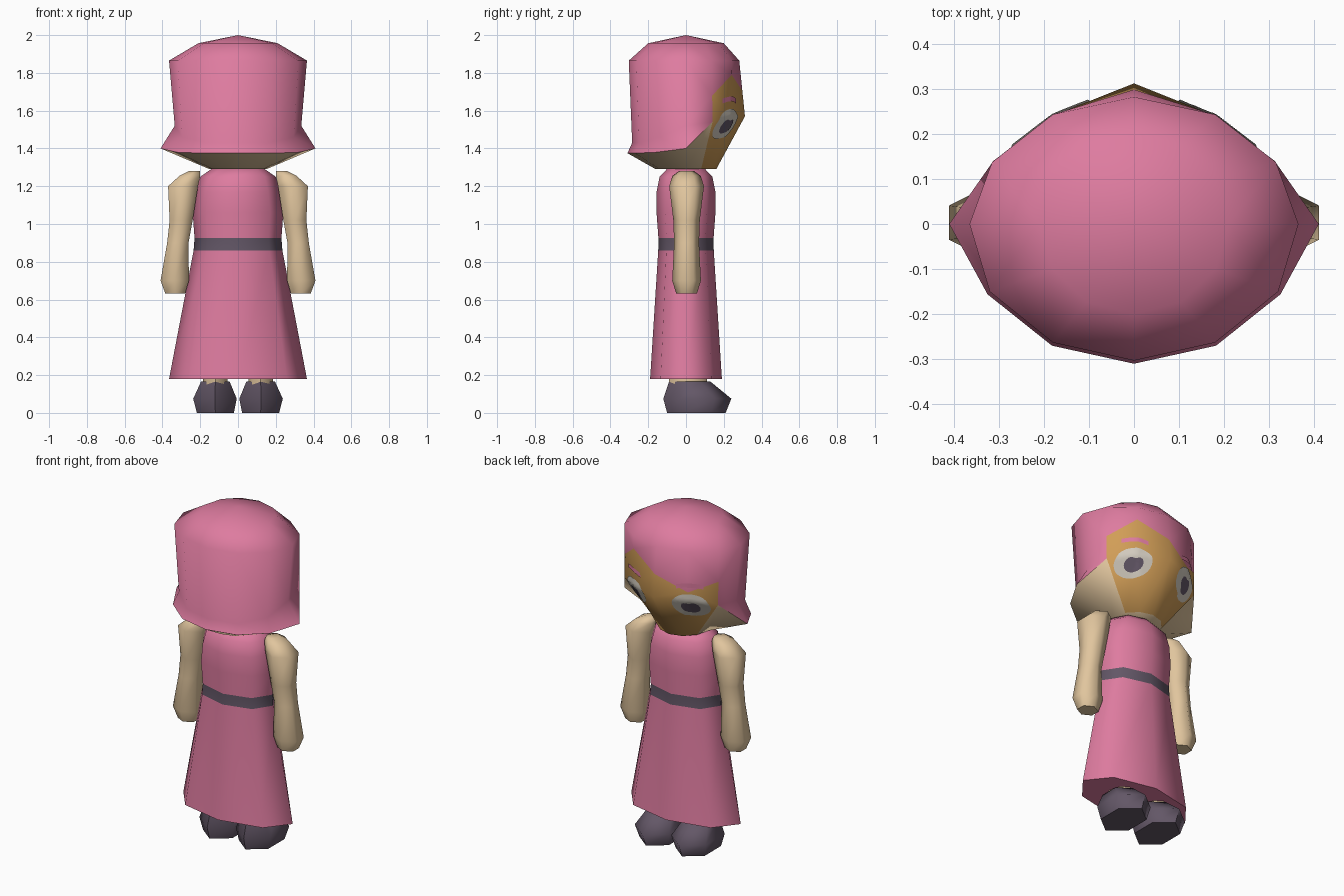
import bpy, bmesh, math
from mathutils import Vector
from mathutils.bvhtree import BVHTree

if "Cube" in bpy.data.objects:
    bpy.data.objects.remove(bpy.data.objects["Cube"])


def material(name, rgb):
    m = bpy.data.materials.new(name)
    m.diffuse_color = (*rgb, 1)
    m.use_nodes = True
    m.node_tree.nodes["Principled BSDF"].inputs["Base Color"].default_value = m.diffuse_color
    return m


PINK = material("rose pink", (0.73, 0.20, 0.35))
DARK = material("dark plum", (0.125, 0.095, 0.135))
SKIN = material("pale skin", (0.75, 0.56, 0.34))
FACE = material("warm face", (0.64, 0.34, 0.095))
WHITE = material("eye white", (0.66, 0.61, 0.53))


def finish(bm, name, mats, angle, rule=None, recalc=True):
    """Turn a bmesh into a smooth shaded object with materials set by a rule."""
    if recalc:
        bmesh.ops.recalc_face_normals(bm, faces=bm.faces)
    for f in bm.faces:
        if rule:
            f.material_index = rule(f)
    me = bpy.data.meshes.new(name)
    bm.to_mesh(me)
    bm.free()
    for m in mats:
        me.materials.append(m)
    ob = bpy.data.objects.new(name, me)
    bpy.context.collection.objects.link(ob)
    bpy.ops.object.select_all(action='DESELECT')
    ob.select_set(True)
    bpy.context.view_layer.objects.active = ob
    bpy.ops.object.shade_smooth_by_angle(angle=math.radians(angle))
    return ob


def loft(name, rings, sides, turn, mats, angle, rule=None):
    """Closed tube through elliptical rings given as (cx, cy, z, rx, ry)."""
    bm = bmesh.new()
    loops = []
    for cx, cy, z, rx, ry in rings:
        loops.append([bm.verts.new((cx + rx * math.cos(turn + math.tau * i / sides),
                                    cy + ry * math.sin(turn + math.tau * i / sides), z))
                      for i in range(sides)])
    for a, b in zip(loops, loops[1:]):
        for i in range(sides):
            j = (i + 1) % sides
            bm.faces.new((a[i], a[j], b[j], b[i]))
    bm.faces.new(loops[0][::-1])
    bm.faces.new(loops[-1])
    return finish(bm, name, mats, angle, rule)


# Dress with a belt band coloured by height
loft("dress", [(0, 0, 0.18, 0.365, 0.19), (0, 0, 0.86, 0.235, 0.147),
               (0, 0, 0.925, 0.23, 0.146), (0, 0, 1.06, 0.24, 0.156),
               (0, 0, 1.17, 0.225, 0.156), (0, 0, 1.25, 0.20, 0.14),
               (0, 0, 1.292, 0.14, 0.10)], 8, 0, [PINK, DARK], 80,
     lambda f: int(0.87 < f.calc_center_median().z < 0.91))

# Arms, legs and shoes on both sides
HEX = 1 / math.cos(math.pi / 6)
arm = [(0.28, 0.385, 0.632, 0.055), (0.26, 0.41, 0.70, 0.076), (0.262, 0.375, 0.90, 0.066),
       (0.24, 0.362, 1.02, 0.07), (0.212, 0.37, 1.20, 0.092), (0.20, 0.31, 1.255, 0.075),
       (0.20, 0.26, 1.28, 0.04)]
for s, side in ((1, "right"), (-1, "left")):
    loft(side + "_arm", [(s * (a + b) / 2, 0.003, z, (b - a) / 2 * HEX, ry)
                         for a, b, z, ry in arm], 6, math.pi / 6, [SKIN], 65)
    loft(side + "_leg", [(s * 0.12, 0.01, 0.14, 0.065, 0.10),
                         (s * 0.12, 0.01, 0.30, 0.065, 0.10)], 8, 0, [SKIN], 60)
    loft(side + "_shoe", [(s * 0.12, 0.055, 0.0, 0.098 * HEX, 0.155),
                          (s * 0.122, 0.06, 0.075, 0.115 * HEX, 0.18),
                          (s * 0.12, 0.02, 0.165, 0.076 * HEX, 0.11)],
         6, math.pi / 6, [DARK], 65)

# Head: one column per direction, from the back over the right side to the front,
# each with crown, temple, fringe edge, cheek, hair hem and chin levels
temple = [(0, -0.303, 1.865), (0.18, -0.263, 1.865), (0.32, -0.15, 1.865), (0.365, 0, 1.865),
          (0.315, 0.137, 1.865), (0.18, 0.243, 1.865), (0, 0.282, 1.865)]
cheek = [(0, -0.285, 1.43), (0.165, -0.248, 1.43), (0.295, -0.142, 1.46), (0.335, 0, 1.52),
         (0.312, 0.14, 1.54), (0.18, 0.24, 1.57), (0, 0.312, 1.57)]
hem = [(0, -0.31, 1.375), (0.182, -0.27, 1.375), (0.325, -0.156, 1.38), (0.41, 0, 1.40)]
hem += cheek[4:]
fringe = {(4, 1): 1.68, (5, 1): 1.79, (6, 1): 1.705, (5, -1): 1.62, (4, -1): 1.68}
columns = []
for k, s in [(k, 1) for k in range(7)] + [(k, -1) for k in range(5, 0, -1)]:
    flip = Vector((s, 1, 1))
    a = math.radians(30 * k - 90)
    top, low = Vector(temple[k]) * flip, Vector(cheek[k]) * flip
    edge = low
    if (k, s) in fringe:
        edge = top.lerp(low, (top.z - fringe[k, s]) / (top.z - low.z))
    columns.append([Vector((0, 0, 2)),
                    Vector((s * 0.21 * math.cos(a), 0.2 * math.sin(a), 1.957)),
                    top, edge, low, Vector(hem[k]) * flip,
                    Vector((s * 0.15 * math.cos(a), 0.16 * math.sin(a), 1.29))])
bm = bmesh.new()
pool = {}


def vert(p):
    key = tuple(round(c, 4) + 0.0 for c in p)
    if key not in pool:
        pool[key] = bm.verts.new(key)
    return pool[key]


for i in range(12):
    c, d = columns[i], columns[(i + 1) % 12]
    front = 4 <= i <= 7
    for r in range(6):
        corners = list(dict.fromkeys(vert(p) for p in (c[r], d[r], d[r + 1], c[r + 1])))
        if len(corners) > 2:
            f = bm.faces.new(corners)
            # hair above, face in front below the fringe, skin under the hair
            f.material_index = (2 if front else 0 if r < 5 else 1) if r >= 3 else 0
bm.faces.new([vert(c[6]) for c in columns]).material_index = 1
bmesh.ops.triangulate(bm, faces=[f for f in bm.faces if len(f.verts) == 4])
bmesh.ops.recalc_face_normals(bm, faces=bm.faces)
surface = BVHTree.FromBMesh(bm)
finish(bm, "head", [PINK, SKIN, FACE], 75)


def on_face(x, z, lift):
    hit, normal, _, _ = surface.ray_cast(Vector((x, 1, z)), Vector((0, -1, 0)))
    return hit + normal * 0.0 + Vector((0, lift, 0))


def decal(name, grid, lift, mat, closed):
    """Thin patch laid on the face from rows of (x, z) points."""
    b = bmesh.new()
    rows = [[b.verts.new(on_face(x, z, lift)) for x, z in row] for row in grid]
    n = len(rows[0])
    for p, q in zip(rows, rows[1:]):
        for i in range(n if closed else n - 1):
            j = (i + 1) % n
            b.faces.new((p[i], p[j], q[j], q[i]))
    if closed:
        b.faces.new(rows[0])
    b.normal_update()
    for f in b.faces:
        if f.normal.y < 0:
            f.normal_flip()
    finish(b, name, [mat], 60, recalc=False)


def disc(cx, cz, rx, rz, sides, notch=0.0):
    """Concentric rows of an oval, optionally dented at the top."""
    grid = []
    for r in (0.1, 0.3, 0.5, 0.7, 0.85, 1.0):
        row = []
        for i in range(sides):
            a = math.tau * i / sides
            k = r * (1 - notch * max(0, math.sin(a)) ** 6)
            row.append((cx + rx * k * math.cos(a), cz + rz * k * math.sin(a)))
        grid.append(row)
    return grid


# Eyes and brows
for s, side in ((1, "right"), (-1, "left")):
    decal(side + "_eye", disc(s * 0.182, 1.53, 0.092, 0.08, 24), 0.005, WHITE, True)
    decal(side + "_pupil", disc(s * 0.182, 1.522, 0.045, 0.043, 20, 0.4), 0.009, DARK, True)
    brow = [[(s * (0.12 + 0.13 * t / 8), 1.638 + 0.012 * math.sin(math.pi * t / 8) + h)
             for t in range(9)] for h in (0, 0.012, 0.025)]
    decal(side + "_brow", brow, 0.005, PINK, False)
